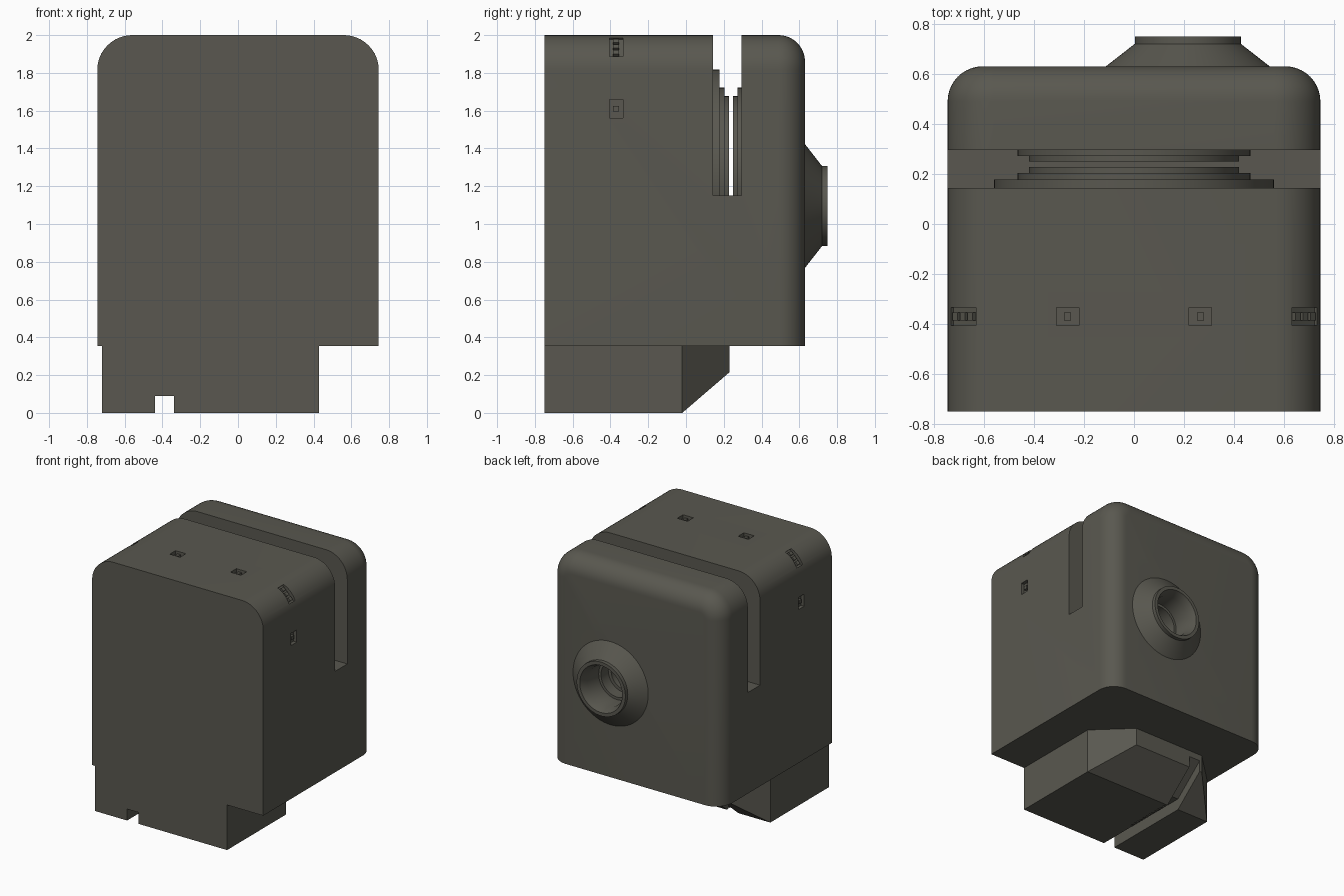
import bpy, bmesh, math
from mathutils import Matrix, Vector

if "Cube" in bpy.data.objects:
    bpy.data.objects.remove(bpy.data.objects["Cube"])

MAT = bpy.data.materials.new("dark olive grey")
MAT.diffuse_color = (0.1, 0.097, 0.079, 1)
MAT.use_nodes = True
MAT.node_tree.nodes["Principled BSDF"].inputs["Base Color"].default_value = MAT.diffuse_color


def add(name, bm):
    bmesh.ops.recalc_face_normals(bm, faces=bm.faces)
    me = bpy.data.meshes.new(name)
    bm.to_mesh(me)
    bm.free()
    me.materials.append(MAT)
    ob = bpy.data.objects.new(name, me)
    bpy.context.collection.objects.link(ob)
    return ob


def loft(rings, closed=False):
    """Skin a list of rings; capped at both ends, or joined end to start."""
    bm = bmesh.new()
    vs = [[bm.verts.new(p) for p in r] for r in rings]
    n = len(vs[0])
    pairs = list(zip(vs, vs[1:])) + ([(vs[-1], vs[0])] if closed else [])
    for a, b in pairs:
        for i in range(n):
            j = (i + 1) % n
            bm.faces.new((a[i], a[j], b[j], b[i]))
    if not closed:
        bm.faces.new(vs[0])
        bm.faces.new(vs[-1])
    return bm


def lathe(profile, cx, cz, n=64, closed=False):
    """Turn (radius, y) points around an axis along y."""
    return loft([[(cx + r * math.cos(2 * math.pi * i / n), y,
                   cz + r * math.sin(2 * math.pi * i / n)) for i in range(n)]
                 for r, y in profile], closed)


def box(x0, x1, y0, y1, z0, z1, turn=None):
    bm = loft([[(x0, y0, z), (x1, y0, z), (x1, y1, z), (x0, y1, z)]
               for z in (z0, z1)])
    if turn:
        bmesh.ops.transform(bm, matrix=turn, verts=bm.verts)
    return bm


def cut(ob, bm):
    tool = add("cutter", bm)
    tool.hide_render = True
    mod = ob.modifiers.new("cut", 'BOOLEAN')
    mod.object, mod.operation, mod.solver = tool, 'DIFFERENCE', 'EXACT'
    bpy.context.view_layer.objects.active = ob
    bpy.ops.object.modifier_apply(modifier=mod.name)
    bpy.data.objects.remove(tool)


# Housing: arched-corner outline, shrunk along an arc to round the back edges
def outline(s, y, seg=12):
    w, top, r = 0.745 - s, 2 - s, 0.185 - s
    pts = [(-w, y, 0.355), (w, y, 0.355)]
    for cx, start in ((w - r, 0), (r - w, 90)):
        for i in range(seg + 1):
            a = math.radians(start + 90 * i / seg)
            pts.append((cx + r * math.cos(a), y, top - r + r * math.sin(a)))
    return pts


R = 0.14
rings = [outline(0, -0.75)]
for i in range(11):
    t = math.pi / 2 * i / 10
    rings.append(outline(R * (1 - math.cos(t)), 0.49 + R * math.sin(t)))
housing = add("housing", loft(rings))
cut(housing, box(-1, 1, 0.143, 0.295, 1.15, 2.2))                     # slot
cut(housing, lathe([(0.188, 0.31), (0.188, 0.8)], 0.215, 1.095))      # bore

# Small recessed marks around the top and sides, with raised pieces inside
marks = [(0.745, 1.61, 90, 0.048, 1), (0.691, 1.946, 45, 0.07, 3),
         (0.265, 2.0, 0, 0.045, 1)]
for mx, mz, ang, half, count in marks:
    for side in (-1, 1):
        turn = (Matrix.Translation((side * mx, -0.37, mz))
                @ Matrix.Rotation(math.radians(side * ang), 4, 'Y'))
        cut(housing, box(-half, half, -0.036, 0.036, -0.028, 0.05, turn))
        for k in range(count):
            c = (k - (count - 1) / 2) * 0.042
            piece = add("mark_piece", box(c - 0.014, c + 0.014, -0.016, 0.016,
                                          -0.03, -0.008, turn))

# Stepped discs facing each other inside the slot
stacks = {"front_discs": [(0.01, 0.14), (0.56, 0.14), (0.56, 0.178), (0.465, 0.178),
                          (0.465, 0.203), (0.42, 0.203), (0.42, 0.227), (0.01, 0.227)],
          "rear_discs": [(0.01, 0.3), (0.465, 0.3), (0.465, 0.272), (0.42, 0.272),
                         (0.42, 0.25), (0.01, 0.25)]}
for name, prof in stacks.items():
    bm = lathe(prof, 0, 1.257, 72)
    bmesh.ops.bisect_plane(bm, geom=bm.verts[:] + bm.edges[:] + bm.faces[:],
                           plane_co=(0, 0, 1.148), plane_no=(0, 0, 1), clear_inner=True)
    add(name, bm)

# Hollow nozzle on the back, with a stepped bore
add("nozzle", lathe([(0.33, 0.628), (0.212, 0.72), (0.212, 0.75), (0.185, 0.75),
                     (0.16, 0.69), (0.16, 0.55), (0.14, 0.55), (0.14, 0.46),
                     (0.115, 0.46), (0.115, 0.312), (0.187, 0.312), (0.187, 0.628)],
                    0.215, 1.095, closed=True))

# Foot: tapered plan with a sloping underside at the back
plan = [(-0.72, -0.75), (0.43, -0.75), (0.43, -0.02), (0.17, 0.23),
        (-0.46, 0.23), (-0.72, -0.02)]
foot = add("foot", loft([[(x, y, z) for x, y in plan] for z in (0, 0.355)]))
slope = [(-0.02, 0), (0.28, 0.258), (0.28, -0.1), (-0.02, -0.1)]
cut(foot, loft([[(x, y, z) for y, z in slope] for x in (-1, 1)]))

# Groove under the foot with small notches along one side
groove = [(-0.8, -0.1), (-0.8, 0.09), (-0.02, 0.09), (0.26, 0.331), (0.26, -0.1)]
cut(foot, loft([[(x, y, z) for y, z in groove] for x in (-0.44, -0.34)]))
for i in range(12):
    y = -0.42 + i * 0.033
    cut(foot, box(-0.36, -0.322, y, y + 0.016, -0.05, 0.065))

# Smooth curved surfaces, keep edges crisp
bpy.ops.object.select_all(action='DESELECT')
for ob in bpy.context.scene.objects:
    ob.select_set(True)
bpy.context.view_layer.objects.active = housing
bpy.ops.object.shade_smooth_by_angle(angle=math.radians(30))
